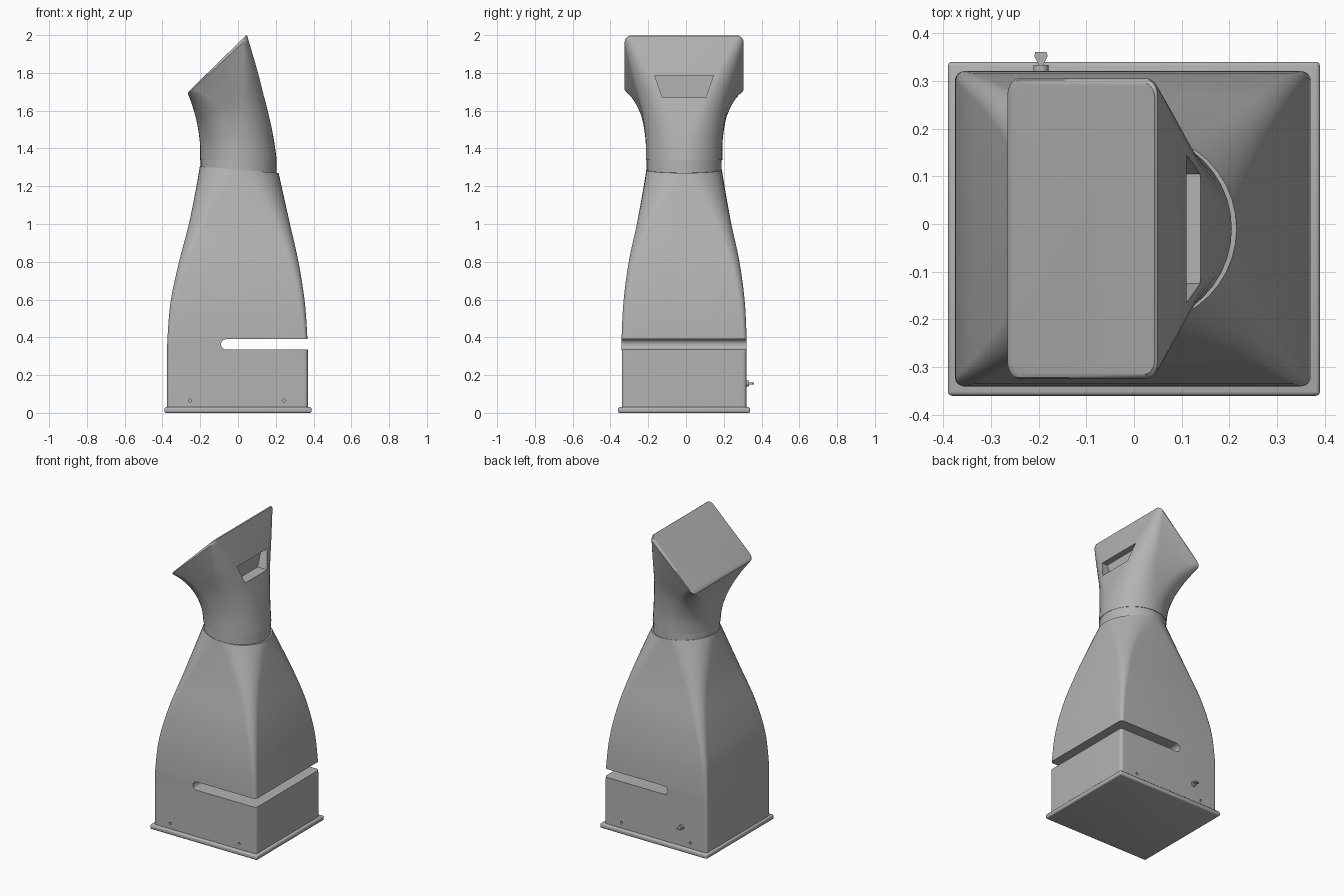
import bpy, bmesh
from math import pi, cos, sin
from mathutils import Vector

if "Cube" in bpy.data.objects:
    bpy.data.objects.remove(bpy.data.objects["Cube"])

CY = -0.01  # shared centre line in y

grey = bpy.data.materials.new("plain grey")
grey.use_nodes = True
grey.diffuse_color = (0.45, 0.45, 0.45, 1)
grey.node_tree.nodes["Principled BSDF"].inputs["Base Color"].default_value = (0.45, 0.45, 0.45, 1)


def make(name, bm):
    bmesh.ops.recalc_face_normals(bm, faces=bm.faces)
    me = bpy.data.meshes.new(name)
    bm.to_mesh(me)
    bm.free()
    me.materials.append(grey)
    ob = bpy.data.objects.new(name, me)
    bpy.context.collection.objects.link(ob)
    return ob


def select(ob):
    bpy.ops.object.select_all(action='DESELECT')
    ob.select_set(True)
    bpy.context.view_layer.objects.active = ob


def smooth(ob, angle=0.6):
    select(ob)
    bpy.ops.object.shade_smooth_by_angle(angle=angle)


def blend(keys, steps):
    """Catmull-Rom interpolation between section keys."""
    out = []
    last = len(keys) - 1
    for i in range(last):
        a, b = keys[max(i - 1, 0)], keys[i]
        c, d = keys[i + 1], keys[min(i + 2, last)]
        for s in range(steps):
            t = s / steps
            out.append([0.5 * (2 * q + (r - p) * t + (2 * p - 5 * q + 4 * r - s4) * t * t
                               + (3 * q - p - 3 * r + s4) * t ** 3)
                        for p, q, r, s4 in zip(a, b, c, d)])
    return out + [list(keys[-1])]


def section(xl, zl, xr, zr, hy, r, arc=10):
    """Rounded rectangle spanning the left and right points, half depth hy."""
    left, right = Vector((xl, CY, zl)), Vector((xr, CY, zr))
    mid, u = (left + right) / 2, (right - left).normalized()
    hx = (right - left).length / 2
    r = min(r, hx, hy)
    pts = []
    for k, (sx, sy) in enumerate([(1, 1), (-1, 1), (-1, -1), (1, -1)]):
        for j in range(arc + 1):
            a = (k + j / arc) * pi / 2
            pts.append(mid + u * (sx * (hx - r) + r * cos(a))
                       + Vector((0, sy * (hy - r) + r * sin(a), 0)))
    return pts


def loft(name, sections):
    bm = bmesh.new()
    rings = [[bm.verts.new(p) for p in section(*s)] for s in sections]
    n = len(rings[0])
    for a, b in zip(rings, rings[1:]):
        for i in range(n):
            j = (i + 1) % n
            bm.faces.new((a[i], a[j], b[j], b[i]))
    bm.faces.new(rings[0])
    bm.faces.new(rings[-1])
    bmesh.ops.remove_doubles(bm, verts=bm.verts, dist=1e-5)
    return make(name, bm)


def prism(name, pts, along):
    bm = bmesh.new()
    face = bm.faces.new([bm.verts.new(p) for p in pts])
    ext = bmesh.ops.extrude_face_region(bm, geom=[face])
    bmesh.ops.translate(bm, vec=along, verts=[v for v in ext["geom"] if isinstance(v, bmesh.types.BMVert)])
    return make(name, bm)


def cut(ob, cutter):
    cutter.hide_render = True
    mod = ob.modifiers.new("cut", 'BOOLEAN')
    mod.operation, mod.solver, mod.object = 'DIFFERENCE', 'EXACT', cutter
    select(ob)
    bpy.ops.object.modifier_apply(modifier=mod.name)
    bpy.data.objects.remove(cutter)


def disc(x, y, z, r, n=16):
    return [(x + r * cos(2 * pi * i / n), y, z + r * sin(2 * pi * i / n)) for i in range(n)]


# Tapering body: rectangle at the foot, round at the neck
body = loft("body", blend([
    (-.375, .02, .37, .02, .33, .02),
    (-.375, .3, .37, .3, .33, .02),
    (-.372, .42, .366, .42, .33, .022),
    (-.355, .6, .352, .6, .32, .03),
    (-.312, .8, .32, .8, .293, .05),
    (-.26, 1.0, .275, 1.0, .25, .085),
    (-.22, 1.2, .235, 1.18, .215, .155),
    (-.202, 1.305, .215, 1.27, .2, .2)], 6))

# Slot through the body, open to the left side, with a rounded inner end
slot = [(-.0625 + .0275 * cos(a), -.6, .3625 + .0275 * sin(a))
        for a in [pi / 2 + pi * i / 12 for i in range(13)]]
cut(body, prism("slot_cutter", slot + [(.6, -.6, .335), (.6, -.6, .39)], (0, 1.2, 0)))

# Screw holes near the foot, front and back
for x in (-.255, .245):
    for y in (-.36, .305):
        cut(body, prism("hole_cutter", disc(x, y, .065, .008), (0, .035, 0)))
smooth(body)

# Foot flange
bm = bmesh.new()
bmesh.ops.create_cube(bm, size=1)
bmesh.ops.scale(bm, vec=(.78, .70, .03), verts=bm.verts)
bmesh.ops.translate(bm, vec=(0, CY, .015), verts=bm.verts)
bmesh.ops.bevel(bm, geom=list(bm.edges), offset=.009, segments=3, profile=.5, affect='EDGES')
smooth(make("foot_flange", bm))

# Collar between body and head
smooth(loft("collar", [(-.198, 1.22, .205, 1.22, .199, .2), (-.198, 1.345, .203, 1.345, .198, .2)]))

# Head: round at the neck, flaring to a slanted rectangle with an eased rim
head = loft("head", blend([
    (-.2, 1.34, .205, 1.34, .202, .202),
    (-.202, 1.43, .184, 1.48, .205, .18),
    (-.216, 1.53, .147, 1.64, .226, .14),
    (-.24, 1.62, .103, 1.81, .27, .095),
    (-.265, 1.69, .052, 1.985, .315, .035)], 8)
    + [(-.262, 1.70, .049, 1.995, .312, .033),
       (-.254, 1.709, .043, 1.999, .305, .03)])

# Grip pocket in the left side of the head
cut(head, prism("pocket_cutter", [(.07, -.165, 1.785), (.07, .145, 1.785),
                                  (.07, .105, 1.67), (.07, -.125, 1.67)], (.3, 0, 0)))
smooth(head)

# Small turn key on the back
smooth(prism("key_base", disc(-.195, .315, .155, .016), (0, .018, 0)))
side = [(.005, .33), (.007, .338), (.014, .352), (.012, .36)]
outline = side + [(-x, y) for x, y in reversed(side)]
prism("key_grip", [(-.195 + x, y, .15) for x, y in outline], (0, 0, .01))
